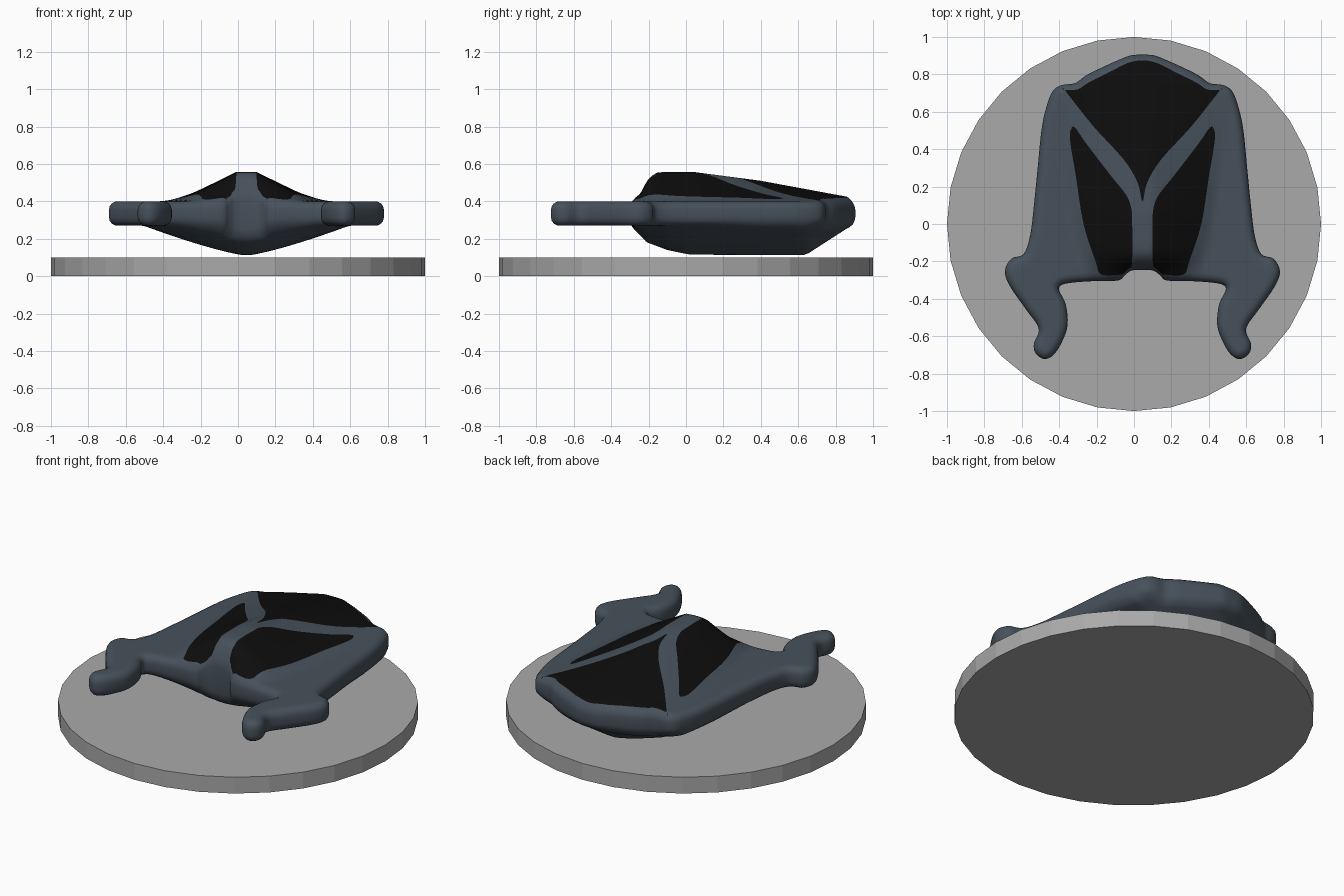
import bpy, bmesh, math
from mathutils import Vector as V
from mathutils.geometry import delaunay_2d_cdt, intersect_point_line

if "Cube" in bpy.data.objects:
    bpy.data.objects.remove(bpy.data.objects["Cube"])


def material(name, col):
    m = bpy.data.materials.new(name)
    m.diffuse_color = (*col, 1)
    m.use_nodes = True
    m.node_tree.nodes["Principled BSDF"].inputs["Base Color"].default_value = m.diffuse_color
    return m


grey = material("base grey", (0.40, 0.40, 0.40))
slate = material("slate hull", (0.062, 0.082, 0.105))
black = material("black glass", (0.004, 0.004, 0.004))


def spline(flat, n=4):
    """Catmull-Rom through flat x,y pairs (a repeated point makes a corner)."""
    p = [V(flat[i:i + 2]) for i in range(0, len(flat), 2)]
    mir = lambda q: V((-q.x, q.y))
    p = [mir(p[1]) if p[0].x == 0 else p[0]] + p + [mir(p[-2]) if p[-1].x == 0 else p[-1]]
    out = []
    for a, b, c, d in zip(p, p[1:], p[2:], p[3:]):
        for k in range(n):
            t = k / n
            q = (2 * b + (c - a) * t + (2 * a - 5 * b + 4 * c - d) * t * t
                 + (3 * b - a - 3 * c + d) * t ** 3) / 2
            q.x = max(q.x, 0)
            if not out or (q - out[-1]).length > 1e-3:
                out.append(q)
    if (p[-2] - out[0]).length > 1e-3:
        out.append(p[-2])
    return out


def curve(x, *pts):
    """Piecewise linear profile."""
    for (a, fa), (b, fb) in zip(pts, pts[1:]):
        if x <= b:
            t = min(max((x - a) / (b - a), 0), 1)
            return fa + (fb - fa) * t
    return pts[-1][1]


def dist(q, path):
    best = 9
    for a, b in zip(path, path[1:]):
        c, t = intersect_point_line(q, a, b)
        c = a.lerp(b, min(max(t, 0), 1))
        best = min(best, (q - c.to_2d()).length)
    return best


def inside(q, poly):
    r = False
    for a, b in zip(poly, poly[1:] + poly[:1]):
        if (a.y > q.y) != (b.y > q.y) and q.x < a.x + (b.x - a.x) * (q.y - a.y) / (b.y - a.y):
            r = not r
    return r


# half outline of the hull with its front prong, seen from above
outline = spline([0, .905, .06, .902, .12, .88, .21, .84, .30, .795, .36, .753, .43, .743,
                  .48, .71, .515, .62, .54, .5, .56, .3, .58, .1, .60, -.06, .635, -.16,
                  .70, -.185, .735, -.25, .71, -.33, .62, -.46, .565, -.535, .555, -.58,
                  .58, -.64, .572, -.69, .525, -.722, .475, -.70, .43, -.63, .40, -.54,
                  .41, -.43, .445, -.355, .43, -.325, .36, -.312, .25, -.305, .13, -.302,
                  .095, -.275, .06, -.25, 0, -.245])
# window shapes
side_window = spline([.055, .05, .055, -.20, .075, -.24, .11, -.27, .11, -.27, .22, -.27,
                      .25, -.20, .315, 0, .355, .25, .387, .45, .38, .51, .36, .515,
                      .30, .43, .17, .26, .09, .16, .063, .10, .055, .05])
rear_window = spline([0, .12, .025, .22, .10, .345, .26, .52, .415, .715, .415, .715,
                      .345, .72, .29, .755, .18, .81, .08, .86, 0, .875])

R = 0.045  # edge rounding


def rounding(d):
    return R * (1 - math.sqrt(max(0, 1 - max(0, 1 - d / R) ** 2)))


def top_z(u, y, d):
    s = curve(y, (-.31, .40), (-.25, .45), (-.20, .52), (-.165, .553), (-.10, .558),
              (.05, .556), (.4, .51), (.86, .425), (.905, .40))
    w = curve(y, (-.3, .30), (0, .37), (.3, .42), (.5, .44), (.72, .46), (.8, .34), (.9, .15))
    t = min(max((u - .055) / (w - .055), 0), 1)
    return .40 + (s - .40) * (1 - t) - rounding(d)


def bottom_z(u, y, d):
    k = curve(y, (-.31, .27), (-.22, .185), (-.1, .14), (.02, .115), (.64, .113),
              (.86, .255), (.91, .27))
    w = curve(y, (-.3, .42), (-.1, .53), (.4, .53), (.65, .50), (.8, .33), (.91, .15))
    t = min(max(u - .02, 0) / w, 1)
    return .27 - (.27 - k) * (1 - t ** 1.25) + rounding(d)


# plan mesh: outline and window edges plus rounding rings and a filling grid
pts, edges = [], []


def add_path(path, closed):
    i = len(pts)
    pts.extend(path)
    n = len(path)
    edges.extend((i + k, i + (k + 1) % n) for k in range(n if closed else n - 1))


add_path(outline, True)
add_path(side_window, True)
add_path(rear_window, False)
windows = (side_window + side_window[:1], rear_window)
n = len(outline)
for off in (.004, .014, .03, .045):
    for i, q in enumerate(outline):
        if i in (0, n - 1):
            c = q + V((0, -off if i == 0 else off))
        else:
            t = (outline[i + 1] - outline[i - 1]).normalized()
            c = q + V((t.y, -t.x)) * off
        if c.x >= 0 and dist(c, outline) > off * .9 and all(dist(c, w) > .006 for w in windows):
            pts.append(c)
STEP = .026
for i in range(30):
    for j in range(66):
        c = V((i * STEP, -.75 + j * STEP))
        if (inside(c + V((1e-4, 0)), outline) and dist(c, outline) > .06
                and all(dist(c, w) > .012 for w in windows)):
            pts.append(c)
plan, _, tris = delaunay_2d_cdt(pts, edges, [], 1, 1e-5)[:3]

# hull: upper and lower skins joined by a side wall
bm = bmesh.new()
upper, lower, count = {}, {}, {}
for i in {i for t in tris for i in t}:
    u, y = plan[i]
    d = dist(plan[i], outline)
    upper[i] = bm.verts.new((u, y, top_z(u, y, d)))
    lower[i] = bm.verts.new((u, y, bottom_z(u, y, d)))
for t in tris:
    f = bm.faces.new([upper[i] for i in t])
    mid = (plan[t[0]] + plan[t[1]] + plan[t[2]]) / 3
    f.material_index = int(inside(mid, side_window) or inside(mid, rear_window))
    bm.faces.new([lower[i] for i in reversed(t)])
    for k in range(3):
        e = (t[k], t[(k + 1) % 3])
        count.setdefault(frozenset(e), []).append(e)
for es in count.values():
    a, b = es[0]
    if len(es) == 1 and max(plan[a].x, plan[b].x) > 1e-4:
        bm.faces.new((upper[b], upper[a], lower[a], lower[b]))
bmesh.ops.recalc_face_normals(bm, faces=bm.faces)
if sum(f.normal.z * f.calc_center_median().z * f.calc_area() for f in bm.faces) < 0:
    bmesh.ops.reverse_faces(bm, faces=bm.faces)
me = bpy.data.meshes.new("hull")
bm.to_mesh(me)
bm.free()
me.materials.append(slate)
me.materials.append(black)
hull = bpy.data.objects.new("hull", me)
bpy.context.collection.objects.link(hull)
hull.location.x = .045
mod = hull.modifiers.new("mirror", 'MIRROR')
mod.merge_threshold = .0005
bpy.ops.object.select_all(action='DESELECT')
hull.select_set(True)
bpy.context.view_layer.objects.active = hull
bpy.ops.object.shade_smooth_by_angle(angle=math.radians(45))

# round display base
bpy.ops.mesh.primitive_cylinder_add(vertices=32, radius=1, depth=.10, location=(0, 0, .05))
base = bpy.context.object
base.name = "display_base"
base.data.materials.append(grey)
